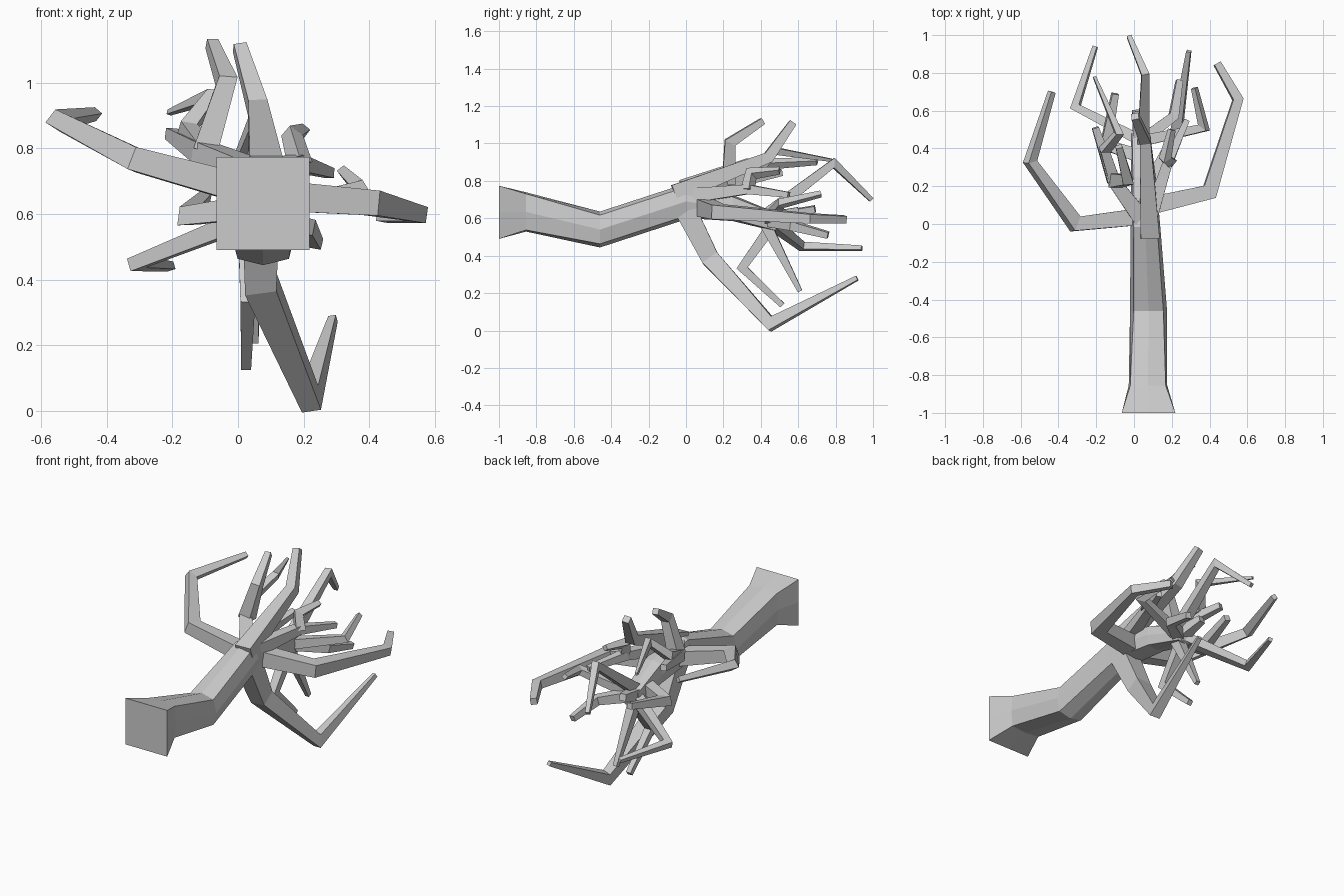
import bpy, bmesh, math
from mathutils import Vector


def loft(name, rings):
    """Bridge equal-sized rings of points into a capped flat-shaded mesh."""
    bm = bmesh.new()
    loops = [[bm.verts.new(p) for p in r] for r in rings]
    n = len(loops[0])
    for a, b in zip(loops, loops[1:]):
        for i in range(n):
            j = (i + 1) % n
            bm.faces.new((a[i], a[j], b[j], b[i]))
    bm.faces.new(loops[0][::-1])
    bm.faces.new(loops[-1])
    bmesh.ops.recalc_face_normals(bm, faces=bm.faces)
    me = bpy.data.meshes.new(name)
    bm.to_mesh(me)
    bm.free()
    ob = bpy.data.objects.new(name, me)
    bpy.context.collection.objects.link(ob)
    return ob


def branch(name, pts, w0, w1):
    """Square, tapering, mitred branch along a bent path."""
    p = [Vector(q) for q in pts]
    total = sum((b - a).length for a, b in zip(p, p[1:]))
    rings, run, side = [], 0.0, None
    for i, q in enumerate(p):
        d_in = (q - p[i - 1]).normalized() if i else None
        d_out = (p[i + 1] - q).normalized() if i < len(p) - 1 else None
        t = ((d_in or d_out) + (d_out or d_in)).normalized()
        if i:
            run += (q - p[i - 1]).length
        if side is None:
            side = t.cross(Vector((0, 0, 1)))
            if side.length < 0.3:
                side = t.cross(Vector((0, 1, 0)))
        side = (side - t * side.dot(t)).normalized()
        up = side.cross(t)
        h = (w0 + (w1 - w0) * run / total) / 2
        # widen the joint in the bend direction so the miter keeps its width
        bend = (d_out - d_in) if d_in and d_out else Vector()
        k = 0.0
        if bend.length > 1e-4:
            k = min(1 / max(t.dot(d_in), 0.5), 1.6) - 1
            bend.normalize()
        ring = []
        for a, b in ((-1, -1), (1, -1), (1, 1), (-1, 1)):
            o = (side * a + up * b) * h
            ring.append(q + o + bend * (o.dot(bend) * k))
        rings.append(ring)
    return loft(name, rings)


# Trunk: square foot, chamfered above, bent and tapering towards the crown
def trunk_ring(x, y, z, hx, hz, c, lean=0.0):
    shape = [(-c, -c), (0, -1), (c, -c), (1, 0), (c, c), (0, 1), (-c, c), (-1, 0)]
    return [(x + a * hx, y - b * hz * lean, z + b * hz) for a, b in shape]


loft("trunk", [
    trunk_ring(0.077, -1.0, 0.632, 0.142, 0.142, 1.0),
    trunk_ring(0.074, -0.855, 0.634, 0.102, 0.105, 0.92),
    trunk_ring(0.077, -0.46, 0.54, 0.098, 0.096, 0.8),
    trunk_ring(0.06, 0.0, 0.69, 0.078, 0.09, 0.8, 0.2),
    trunk_ring(0.05, 0.25, 0.655, 0.065, 0.07, 0.85),
    trunk_ring(0.035, 0.48, 0.58, 0.05, 0.05, 0.9),
])

# Large limbs leaving the lower crown
branch("left_limb", [(0.04, 0.04, 0.67), (-0.31, 0.0, 0.765), (-0.55, 0.33, 0.885), (-0.435, 0.70, 0.905)], 0.09, 0.03)
branch("right_limb", [(0.06, 0.09, 0.66), (0.40, 0.17, 0.635), (0.55, 0.66, 0.6), (0.44, 0.85, 0.595)], 0.095, 0.038)
branch("top_limb", [(0.085, -0.06, 0.73), (0.06, 0.44, 0.925), (0.005, 0.57, 1.11)], 0.1, 0.04)
branch("bottom_limb", [(0.07, 0.0, 0.64), (0.07, 0.13, 0.385), (0.22, 0.455, 0.035), (0.29, 0.915, 0.28)], 0.115, 0.024)

# Upper left limb with its twigs
branch("upper_left_limb", [(0.04, 0.03, 0.72), (-0.11, 0.23, 0.79), (-0.205, 0.51, 0.845)], 0.09, 0.035)
branch("upper_left_twig", [(-0.1, 0.23, 0.79), (-0.035, 0.235, 1.005), (-0.08, 0.41, 1.12)], 0.075, 0.035)
branch("upper_left_thin_twig", [(-0.1, 0.22, 0.79), (-0.155, 0.39, 0.86), (-0.08, 0.48, 0.96), (-0.21, 0.78, 0.91)], 0.06, 0.015)

# Upper right limb with its twigs
branch("upper_right_limb", [(0.08, 0.02, 0.72), (0.18, 0.33, 0.755), (0.28, 0.55, 0.725)], 0.08, 0.03)
branch("upper_right_twig", [(0.19, 0.33, 0.75), (0.165, 0.35, 0.84), (0.2, 0.5, 0.855)], 0.055, 0.03)

# Branches fanning from the trunk tip
tip = (0.04, 0.44, 0.59)
branch("tip_left_low", [tip, (-0.31, 0.62, 0.45), (-0.205, 0.94, 0.44)], 0.06, 0.024)
branch("tip_left_mid", [(0.03, 0.36, 0.62), (-0.15, 0.42, 0.595), (-0.1, 0.69, 0.65)], 0.07, 0.035)
branch("tip_right_high", [tip, (0.37, 0.51, 0.68), (0.32, 0.72, 0.73)], 0.06, 0.027)
branch("tip_right_low", [tip, (0.21, 0.57, 0.56), (0.24, 0.76, 0.51)], 0.065, 0.034)
branch("tip_leader", [(0.05, 0.43, 0.62), (0.06, 0.79, 0.895), (-0.025, 0.99, 0.7)], 0.065, 0.025)
branch("tip_down_bent", [(0.03, 0.46, 0.56), (0.03, 0.3, 0.335), (0.025, 0.515, 0.135)], 0.06, 0.03)
branch("tip_down", [(0.04, 0.43, 0.56), (0.05, 0.61, 0.21)], 0.06, 0.025)
branch("tip_forward", [(0.03, 0.45, 0.6), (0.01, 0.6, 0.64)], 0.07, 0.04)
